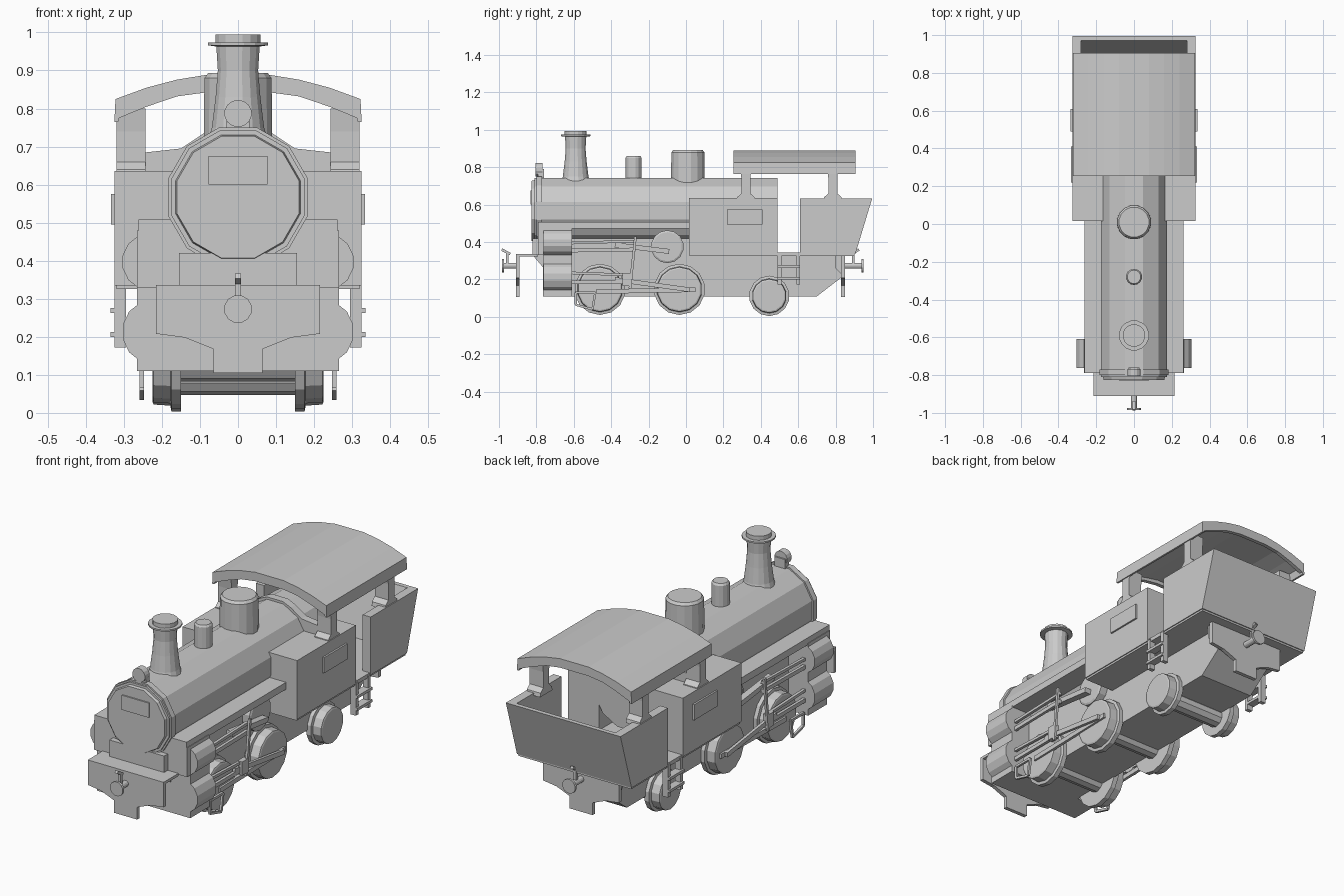
import bpy, bmesh, math
from mathutils import Vector


def finish(name, bm):
    bmesh.ops.recalc_face_normals(bm, faces=bm.faces[:])
    me = bpy.data.meshes.new(name)
    bm.to_mesh(me)
    bm.free()
    ob = bpy.data.objects.new(name, me)
    bpy.context.collection.objects.link(ob)
    return ob


def prism(name, pts, axis, a, b):
    """Extrude a profile: axis x takes (y, z) points, axis y takes (x, z)."""
    bm = bmesh.new()
    put = (lambda p, t: (t, p[0], p[1])) if axis == 'x' else (lambda p, t: (p[0], t, p[1]))
    lo = [bm.verts.new(put(p, a)) for p in pts]
    hi = [bm.verts.new(put(p, b)) for p in pts]
    bm.faces.new(lo)
    bm.faces.new(hi)
    n = len(pts)
    for i in range(n):
        j = (i + 1) % n
        bm.faces.new((lo[i], lo[j], hi[j], hi[i]))
    return finish(name, bm)


def box(name, x0, x1, y0, y1, z0, z1):
    return prism(name, [(y0, z0), (y1, z0), (y1, z1), (y0, z1)], 'x', x0, x1)


def lathe(name, loc, axis, profile, n=12):
    """Stack of (radius, offset) rings along an axis, capped at both ends."""
    bm = bmesh.new()
    loc = Vector(loc)
    rings = []
    for r, h in profile:
        ring = []
        for i in range(n):
            t = 2 * math.pi * (i + 0.5) / n
            u, v = r * math.cos(t), r * math.sin(t)
            d = {'x': (h, u, v), 'y': (u, h, v), 'z': (u, v, h)}[axis]
            ring.append(bm.verts.new(loc + Vector(d)))
        rings.append(ring)
    bm.faces.new(rings[0])
    bm.faces.new(rings[-1])
    for p, q in zip(rings, rings[1:]):
        for i in range(n):
            j = (i + 1) % n
            bm.faces.new((p[i], p[j], q[j], q[i]))
    return finish(name, bm)


def rod(name, p, q, w, x0, x1):
    """Flat bar between two (y, z) points."""
    p, q = Vector(p), Vector(q)
    d = (q - p).normalized()
    k = Vector((-d.y, d.x)) * w / 2
    return prism(name, [p - k, q - k, q + k, p + k], 'x', x0, x1)


def mirrored(half):
    return half + [(-x, z) for x, z in reversed(half)]


# Boiler, smokebox door and plate
lathe("boiler", (0, 0, 0.567), 'y', [(0.182, -0.81), (0.182, 0.49)])
lathe("smokebox_rim", (0, 0, 0.567), 'y', [(0.19, -0.80), (0.19, -0.77)])
lathe("smokebox_door", (0, 0, 0.567), 'y', [(0.166, -0.825), (0.172, -0.80)])
box("front_plate", -0.077, 0.077, -0.832, -0.82, 0.60, 0.675)

# Chimney, domes and lamp
lathe("chimney", (0, -0.59, 0), 'z', [(0.085, 0.70), (0.07, 0.75), (0.06, 0.83), (0.054, 0.90), (0.058, 0.963),
      (0.08, 0.966), (0.08, 0.974), (0.06, 0.974), (0.06, 0.995)], 16)
lathe("small_dome", (0, -0.28, 0), 'z', [(0.043, 0.70), (0.043, 0.85), (0.036, 0.86)], 14)
lathe("large_dome", (0, 0.01, 0), 'z', [(0.092, 0.70), (0.09, 0.88), (0.08, 0.893)], 16)
lathe("lamp", (0, -0.78, 0.787), 'y', [(0.036, -0.025), (0.036, 0.012)], 14)
box("lamp_bracket", -0.03, 0.03, -0.79, -0.76, 0.72, 0.79)

# Main frame with sloping ends, smokebox saddle and footboards
prism("main_frame", [(-0.82, 0.33), (-0.76, 0.26), (-0.76, 0.11), (0.70, 0.11), (0.83, 0.21), (0.83, 0.335),
                     (0.30, 0.335), (0.30, 0.42), (-0.82, 0.42)], 'x', -0.155, 0.155)
box("cylinder_saddle", -0.265, 0.265, -0.765, -0.61, 0.11, 0.48)
box("saddle_front", -0.265, 0.265, -0.79, -0.76, 0.33, 0.48)
box("running_board", -0.262, 0.262, -0.79, 0.02, 0.472, 0.508)
box("cab_floor", -0.32, 0.32, 0.02, 0.90, 0.325, 0.345)
box("front_deck", -0.215, 0.215, -0.91, -0.79, 0.322, 0.336)

# Buffer beams, couplings and hooks at both ends
beam = mirrored([(0.215, 0.336), (0.215, 0.208), (0.14, 0.198), (0.065, 0.168), (0.065, 0.105)])
for end, y, s, reach in (("front", -0.90, -1, 0.085), ("rear", 0.84, 1, 0.11)):
    prism(end + "_beam", beam, 'y', y - 0.01, y + 0.01)
    lathe(end + "_coupling", (0, y, 0.273), 'y',
          [(0.016, 0), (0.016, s * (reach - 0.012)), (0.037, s * (reach - 0.012)), (0.037, s * reach)], 12)
    rod(end + "_hook_stem", (y + s * 0.055, 0.27), (y + s * 0.055, 0.34), 0.014, -0.008, 0.008)
    rod(end + "_hook", (y + s * 0.04, 0.335), (y + s * 0.085, 0.36), 0.014, -0.008, 0.008)
prism("rear_support", [(0.83, 0.335), (0.83, 0.23), (0.80, 0.26), (0.80, 0.335)], 'x', -0.2, 0.2)

# Axles
wheels = [("front", -0.46, 0.147, 0.137), ("middle", -0.035, 0.147, 0.137), ("rear", 0.445, 0.112, 0.108)]
for nm, y, z, r in wheels:
    lathe(nm + "_axle", (0, y, z - 0.02), 'x', [(0.045, -0.165), (0.045, 0.165)], 10)

# Parts repeated on both sides
for side, s in (("right", 1), ("left", -1)):
    for nm, y, z, r in wheels:
        lathe(f"{side}_{nm}_wheel", (0, y, z), 'x', [(r, s * 0.15), (r, s * 0.175), (r - 0.015, s * 0.178),
              (r - 0.018, s * 0.222), (r - 0.026, s * 0.225)], 14)
    # cylinders
    for nm, z, r in (("upper", 0.397, 0.076), ("lower", 0.213, 0.086)):
        lathe(f"{side}_{nm}_cylinder", (s * (0.305 - r), 0, z), 'y', [(r, -0.762), (r, -0.61)], 14)
    # motion gear
    lathe(side + "_motion_disc", (0, -0.10, 0.375), 'x',
          [(0.088, s * 0.14), (0.088, s * 0.195), (0.078, s * 0.2)], 14)
    a, b = s * 0.235, s * 0.25
    rod(side + "_upper_guide", (-0.61, 0.395), (-0.27, 0.405), 0.014, a, b)
    rod(side + "_upper_piston_rod", (-0.61, 0.355), (-0.27, 0.36), 0.02, a, b)
    rod(side + "_upper_connecting_rod", (-0.38, 0.385), (-0.09, 0.35), 0.026, s * 0.2, a)
    rod(side + "_lower_guide", (-0.61, 0.235), (-0.33, 0.225), 0.014, a, b)
    rod(side + "_lower_piston_rod", (-0.61, 0.185), (-0.30, 0.185), 0.02, a, b)
    rod(side + "_lower_connecting_rod", (-0.38, 0.20), (0.02, 0.145), 0.024, a, b)
    rod(side + "_coupling_rod", (-0.48, 0.135), (0.05, 0.145), 0.024, s * 0.22, a)
    rod(side + "_combination_lever", (-0.30, 0.15), (-0.27, 0.43), 0.014, b, s * 0.262)
    box(side + "_crosshead", a, s * 0.262, -0.34, -0.29, 0.165, 0.235)
    # drain pipe loop
    loop = [(-0.59, 0.13), (-0.59, 0.065), (-0.50, 0.04), (-0.485, 0.13)]
    for i in range(4):
        rod(f"{side}_drain_pipe_{i}", loop[i], loop[(i + 1) % 4], 0.012, s * 0.247, s * 0.259)
    # side tank with plate
    box(side + "_tank", s * 0.15, s * 0.325, 0.015, 0.49, 0.335, 0.636)
    box(side + "_tank_plate", s * 0.32, s * 0.334, 0.22, 0.41, 0.495, 0.575)
    # bunker side
    prism(side + "_bunker_side", [(0.61, 0.335), (0.905, 0.335), (0.995, 0.632), (0.61, 0.632)],
          'x', s * 0.28, s * 0.325)
    # cab pillars, flared at the foot and head
    for nm, y in (("front", 0.32), ("rear", 0.785)):
        half = [(0.05, 0.62), (0.046, 0.64), (0.024, 0.66), (0.024, 0.74), (0.03, 0.80)]
        pts = [(y + d, z) for d, z in half] + [(y - d, z) for d, z in reversed(half)]
        prism(f"{side}_{nm}_pillar", pts, 'x', s * 0.243, s * 0.32)
    # cab steps
    for y in (0.50, 0.60):
        box(f"{side}_step_post_{int(y * 100)}", s * 0.295, s * 0.325, y - 0.01, y + 0.01, 0.172, 0.336)
    for z in (0.205, 0.268):
        box(f"{side}_step_{int(z * 1000)}", s * 0.295, s * 0.335, 0.49, 0.61, z - 0.006, z + 0.008)

# Cab front wall rising over the boiler
prism("cab_front_wall", mirrored([(0.30, 0.40), (0.30, 0.68), (0.24, 0.685), (0.15, 0.695), (0.09, 0.735), (0.045, 0.755)]),
      'y', 0.30, 0.34)

# Bunker sloping back
prism("bunker_back", [(0.885, 0.335), (0.905, 0.335), (0.995, 0.632), (0.972, 0.632)], 'x', -0.325, 0.325)

# Curved roof with hanging side lips
roof = [(0.325, 0.765), (0.322, 0.825), (0.24, 0.855), (0.16, 0.876), (0.08, 0.889)]
under = [(0.08, 0.862), (0.16, 0.848), (0.24, 0.825), (0.305, 0.80), (0.315, 0.765)]
prism("cab_roof", roof + [(-x, z) for x, z in reversed(roof)]
      + [(-x, z) for x, z in reversed(under)] + under, 'y', 0.255, 0.905)
# Arched headers under the roof at both ends
header = [(0.325, 0.77), (0.24, 0.805), (0.16, 0.832), (0.08, 0.843)]
top = [(0.08, 0.875), (0.16, 0.862), (0.24, 0.84), (0.32, 0.81)]
for nm, y in (("front", 0.255), ("rear", 0.885)):
    prism(nm + "_roof_header", header + [(-x, z) for x, z in reversed(header)]
          + [(-x, z) for x, z in reversed(top)] + top, 'y', y, y + 0.02)
